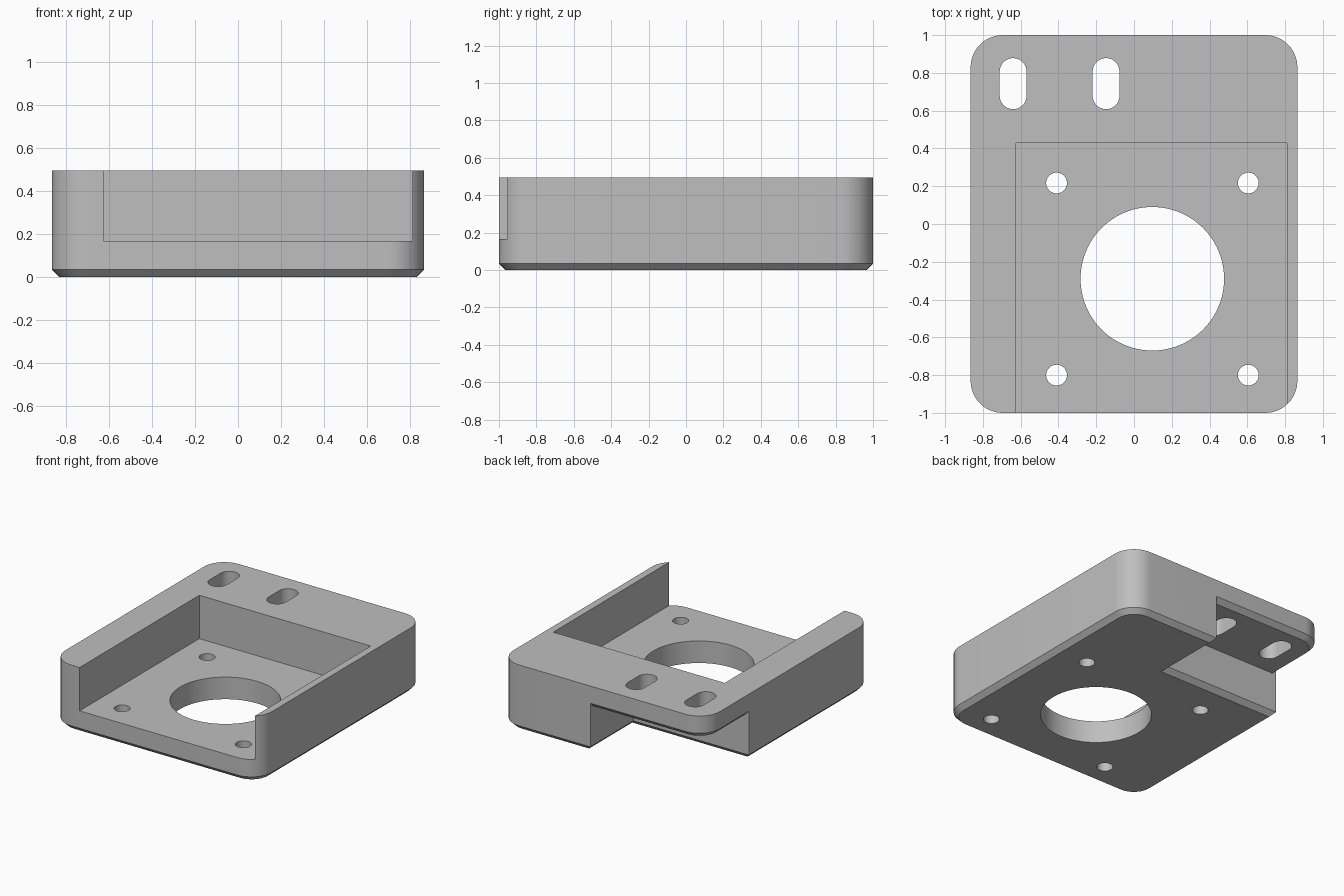
import bpy, bmesh, math

cube = bpy.data.objects.get("Cube")
if cube:
    bpy.data.objects.remove(cube, do_unlink=True)

W, L, H = 0.865, 1.0, 0.495       # half width, half length, height
R, CH = 0.17, 0.035               # corner radius, lower edge chamfer
FLOOR, LEDGE_Z = 0.167, 0.33      # pocket floor, ledge underside
NOTCH_X, NOTCH_Y = 0.1, 0.485     # walls of the corner undercut

grey = bpy.data.materials.new("plain grey")
grey.diffuse_color = (0.52, 0.52, 0.52, 1)
grey.use_nodes = True
grey.node_tree.nodes["Principled BSDF"].inputs["Base Color"].default_value = grey.diffuse_color


def outline(corners, steps):
    """Counter-clockwise outline; each corner is x, y, radius (convex if rounded)."""
    pts = []
    n = len(corners)
    for i, (x, y, r) in enumerate(corners):
        if r == 0:
            pts.append((x, y))
            continue
        px, py, _ = corners[i - 1]
        qx, qy, _ = corners[(i + 1) % n]
        cx = x + math.copysign(r, px + qx - 2 * x)
        cy = y + math.copysign(r, py + qy - 2 * y)
        start = math.atan2(y - cy, x - cx) - math.pi / 4
        for k in range(steps + 1):
            a = start + k * math.pi / 2 / steps
            pts.append((cx + r * math.cos(a), cy + r * math.sin(a)))
    return pts


def prism(name, corners, z0, z1, chamfer=0, steps=12):
    bm = bmesh.new()
    base = bm.faces.new([bm.verts.new((x, y, z0)) for x, y in outline(corners, steps)])
    top = bmesh.ops.extrude_face_region(bm, geom=[base])["geom"]
    for v in top:
        if isinstance(v, bmesh.types.BMVert):
            v.co.z = z1
    bmesh.ops.remove_doubles(bm, verts=bm.verts, dist=1e-5)
    bmesh.ops.recalc_face_normals(bm, faces=bm.faces)
    if chamfer:
        rim = [e for e in bm.edges if all(abs(v.co.z - z0) < 1e-5 for v in e.verts)]
        bmesh.ops.bevel(bm, geom=rim, offset=chamfer, offset_type='OFFSET',
                        segments=1, affect='EDGES', clamp_overlap=False)
        bmesh.ops.recalc_face_normals(bm, faces=bm.faces)
    mesh = bpy.data.meshes.new(name)
    bm.to_mesh(mesh)
    bm.free()
    mesh.materials.append(grey)
    ob = bpy.data.objects.new(name, mesh)
    bpy.context.collection.objects.link(ob)
    return ob


def box(x0, x1, y0, y1, r=0):
    return [(x0, y0, r), (x1, y0, r), (x1, y1, r), (x0, y1, r)]


def combine(body, tool, operation):
    mod = body.modifiers.new("combine", 'BOOLEAN')
    mod.operation, mod.solver, mod.object = operation, 'EXACT', tool
    bpy.context.view_layer.objects.active = body
    bpy.ops.object.modifier_apply(modifier=mod.name)
    bpy.data.objects.remove(tool, do_unlink=True)


# Main block, missing the corner under the ledge
body = prism("mounting_bracket", [
    (-W, -L, R), (W, -L, R), (W, L, R),
    (NOTCH_X, L, 0), (NOTCH_X, NOTCH_Y, 0), (-W, NOTCH_Y, 0)], 0, H, CH)

# Overhanging ledge, its inner edges buried in the block
ledge = prism("ledge", [
    (-W, NOTCH_Y - 0.045, 0), (NOTCH_X + 0.1, NOTCH_Y - 0.045, 0),
    (NOTCH_X + 0.1, L, 0), (-W, L, R)], LEDGE_Z, H, CH)
combine(body, ledge, 'UNION')

# Pocket, open at the front
combine(body, prism("pocket", box(-0.625, 0.81, -1.3, 0.43), FLOOR, 1), 'DIFFERENCE')


# Round holes and slots
def cut_hole(x, y, r, half_length, steps=12):
    shape = box(x - r, x + r, y - half_length, y + half_length, r)
    combine(body, prism("hole", shape, -0.5, 1, steps=steps), 'DIFFERENCE')


cut_hole(0.097, -0.29, 0.38, 0.38, 24)
for hx in (-0.41, 0.605):
    for hy in (-0.8, 0.217):
        cut_hole(hx, hy, 0.055, 0.055)
for sx in (-0.64, -0.148):
    cut_hole(sx, 0.743, 0.071, 0.135)

# Smooth the curved walls, keep hard edges
bpy.ops.object.select_all(action='DESELECT')
body.select_set(True)
bpy.context.view_layer.objects.active = body
bpy.ops.object.shade_smooth_by_angle(angle=math.radians(30))
